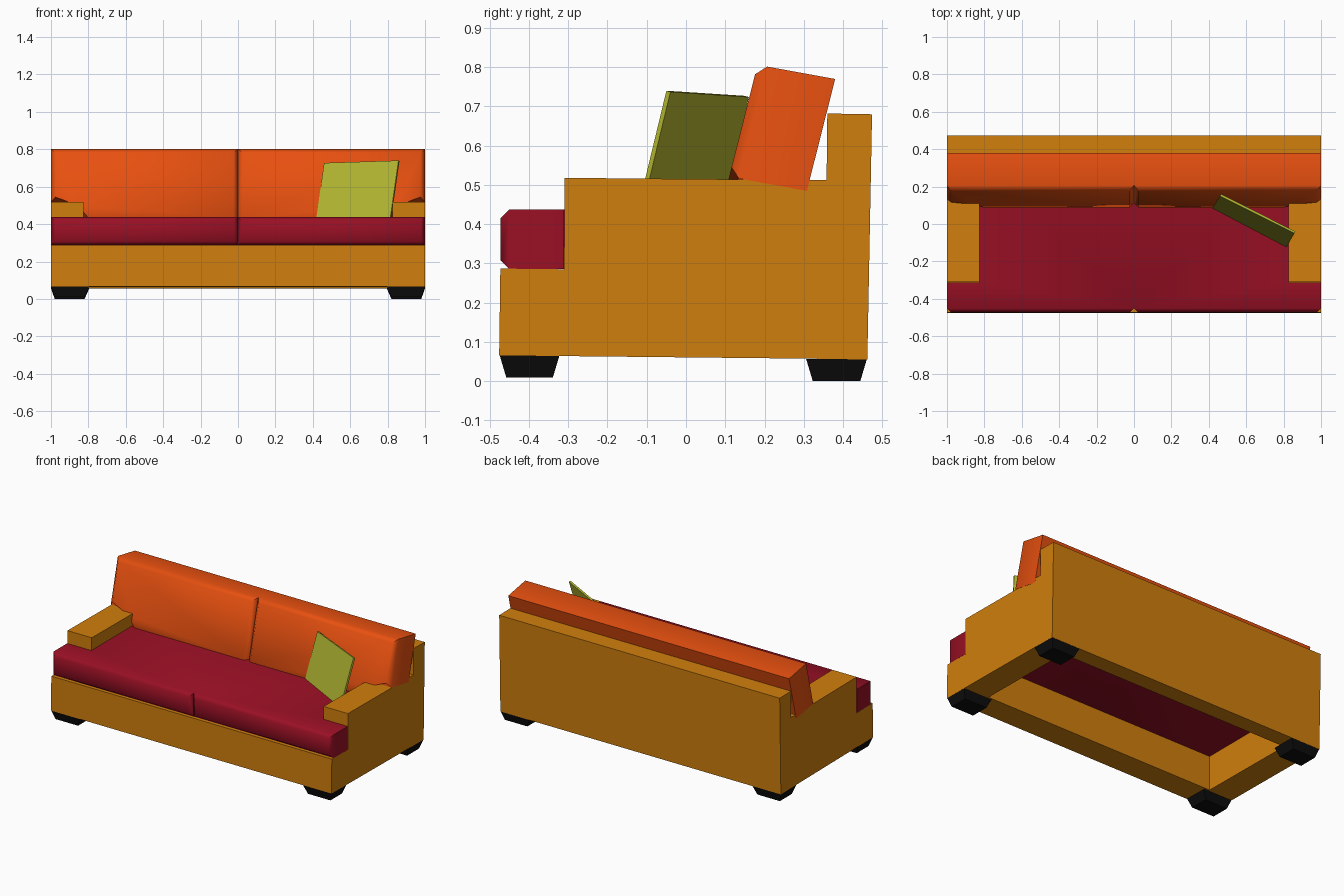
import bpy, bmesh, math
from mathutils import Vector

if "Cube" in bpy.data.objects:
    bpy.data.objects.remove(bpy.data.objects["Cube"])


def material(name, rgb):
    m = bpy.data.materials.new(name)
    m.diffuse_color = (*rgb, 1)
    m.use_nodes = True
    m.node_tree.nodes["Principled BSDF"].inputs["Base Color"].default_value = m.diffuse_color
    return m


WOOD = material("amber frame", (0.63, 0.21, 0.004))
ORANGE = material("orange back cushion", (0.80, 0.080, 0.005))
RED = material("crimson seat", (0.32, 0.005, 0.018))
GREEN = material("olive green pillow", (0.45, 0.47, 0.03))
BLACK = material("black feet", (0.004, 0.004, 0.004))


def extrude(name, ring_a, ring_b, mat, chamfer=0, pick=None):
    """Solid between two matching rings; optionally chamfer the edges round one face."""
    bm = bmesh.new()
    a = [bm.verts.new(p) for p in ring_a]
    b = [bm.verts.new(p) for p in ring_b]
    n = len(a)
    faces = [bm.faces.new(a), bm.faces.new(b[::-1])]
    faces += [bm.faces.new((a[i], b[i], b[(i + 1) % n], a[(i + 1) % n])) for i in range(n)]
    if chamfer:
        bmesh.ops.bevel(bm, geom=list(faces[pick].edges), offset=chamfer,
                        offset_type='OFFSET', segments=1, affect='EDGES')
    bmesh.ops.recalc_face_normals(bm, faces=bm.faces)
    me = bpy.data.meshes.new(name)
    bm.to_mesh(me)
    bm.free()
    me.materials.append(mat)
    ob = bpy.data.objects.new(name, me)
    bpy.context.collection.objects.link(ob)
    if chamfer:
        bpy.ops.object.select_all(action='DESELECT')
        ob.select_set(True)
        bpy.context.view_layer.objects.active = ob
        bpy.ops.object.shade_smooth_by_angle(angle=math.radians(50))
    return ob


def profile(name, yz, x0, x1, mat):
    """Side profile extruded across x."""
    return extrude(name, [(x0, y, z) for y, z in yz], [(x1, y, z) for y, z in yz], mat)


ARM = 0.827  # inner face of the arms

# Frame: front rail and back panel (the whole sofa leans back very slightly)
profile("front_rail", [(-0.476, 0.066), (-0.312, 0.064), (-0.310, 0.285), (-0.473, 0.287)], -1, 1, WOOD)
profile("back_panel", [(0.353, 0.057), (0.462, 0.055), (0.474, 0.680), (0.360, 0.682)], -1, 1, WOOD)

for s, side in ((-1, "left"), (1, "right")):
    # Arms reach down to the bottom of the frame
    profile(side + "_arm", [(-0.312, 0.064), (0.354, 0.057), (0.358, 0.512), (-0.309, 0.518)],
            s * ARM, s, WOOD)

    # Tapered feet
    for y0, y1, z, end in ((-0.475, -0.322, 0.010, "front"), (0.306, 0.461, 0.0, "back")):
        def rect(xa, xb, inset, h):
            return [(s * xa, y0 + inset, h), (s * xb, y0 + inset, h),
                    (s * xb, y1 - inset, h), (s * xa, y1 - inset, h)]
        extrude(side + "_" + end + "_foot", rect(0.82, 0.98, 0.017, z),
                rect(0.795, 1.0, 0, z + 0.057), BLACK)

    # Seat cushion: L shape wrapping in front of the arm, front face chamfered
    plan = [(0, -0.472), (1, -0.472), (1, -0.312), (ARM, -0.312), (ARM, 0.356), (0, 0.356)]
    extrude(side + "_seat_cushion", [(s * x, y, 0.286) for x, y in plan],
            [(s * x, y, 0.437) for x, y in plan], RED, 0.021, 2)

    # Back cushion: tilted L shape resting on the arm, front face chamfered
    def tilt(x, d, dy=0.0, dz=0.0):
        return (s * x * 1.001, 0.380 - 0.245 * d + dy, 0.770 - 0.97 * d + dz)
    shape = [(0, 0), (1, 0), (1, 0.294), (ARM, 0.294), (ARM, 0.405), (0, 0.405)]
    extrude(side + "_back_cushion", [tilt(x, d, -0.198, 0.036) for x, d in shape],
            [tilt(x, d) for x, d in shape], ORANGE, 0.025, 0)

# Thin loose pillow, turned and leaning against the right back cushion
front = [Vector(p) for p in ((0.417, 0.081, 0.42), (0.812, -0.127, 0.42),
                             (0.858, -0.050, 0.740), (0.460, 0.150, 0.727))]
normal = (front[1] - front[0]).cross(front[3] - front[0]).normalized()
extrude("pillow", front, [p - normal * 0.012 for p in front], GREEN)
